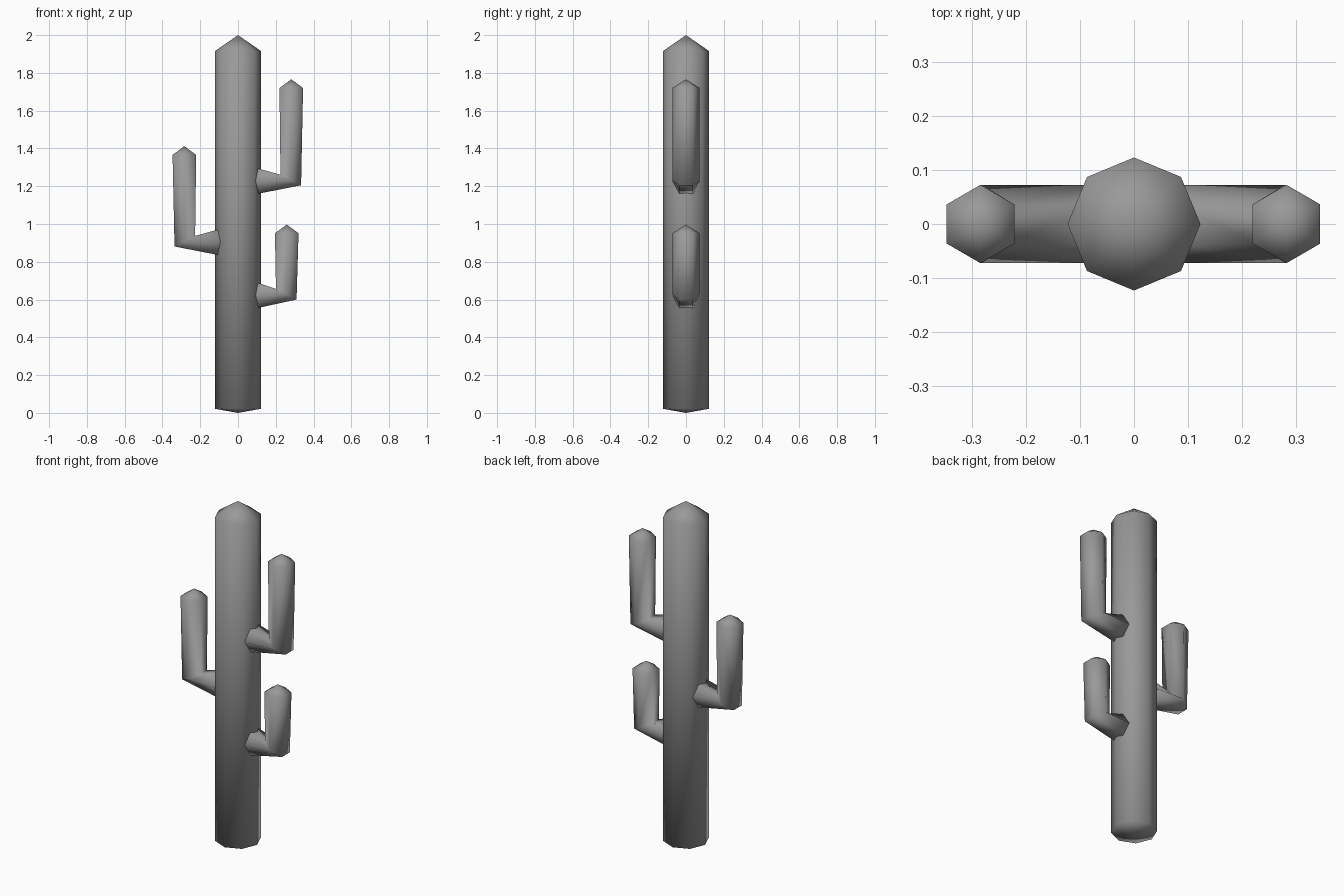
import bpy, bmesh, math
from mathutils import Vector

if "Cube" in bpy.data.objects:
    bpy.data.objects.remove(bpy.data.objects["Cube"])

grey = bpy.data.materials.new("plain_grey")
grey.diffuse_color = (0.32, 0.32, 0.32, 1)
grey.use_nodes = True
grey.node_tree.nodes["Principled BSDF"].inputs["Base Color"].default_value = grey.diffuse_color


def skin(name, rings, start_tip, end_tip):
    """Bridge rings of points and close both ends with a pointed cap."""
    bm = bmesh.new()
    loops = [[bm.verts.new(p) for p in ring] for ring in rings]
    n = len(loops[0])
    first, last = bm.verts.new(start_tip), bm.verts.new(end_tip)
    for i in range(n):
        j = (i + 1) % n
        for a, b in zip(loops, loops[1:]):
            bm.faces.new((a[i], a[j], b[j], b[i]))
        bm.faces.new((first, loops[0][j], loops[0][i]))
        bm.faces.new((last, loops[-1][i], loops[-1][j]))
    bmesh.ops.recalc_face_normals(bm, faces=bm.faces)
    for f in bm.faces:
        f.smooth = True
    me = bpy.data.meshes.new(name)
    bm.to_mesh(me)
    bm.free()
    me.materials.append(grey)
    bpy.context.collection.objects.link(bpy.data.objects.new(name, me))


def octagon(z, r=0.123):
    return [(r * math.cos(k * math.pi / 4), r * math.sin(k * math.pi / 4), z)
            for k in range(8)]


def hexagon(inner, outer, r=0.0725):
    """Six-sided section between two (x, z) points, with corners at +-y."""
    a, b = Vector((inner[0], 0, inner[1])), Vector((outer[0], 0, outer[1]))
    mid, half = (a + b) / 2, (b - a) / 2
    pts = []
    for k in range(6):
        t = math.radians(30 + 60 * k)
        pts.append(mid + half * math.cos(t) / math.cos(math.radians(30))
                   + Vector((0, r * math.sin(t), 0)))
    return pts


def arm(name, side, x, elbow, top):
    """Bent arm: a stub leaving the trunk, a mitred elbow and an upright."""
    rings = [hexagon((side * 0.085, elbow + 0.067), (side * 0.085, elbow - 0.077)),
             hexagon((side * (x - 0.057), elbow + 0.028),
                     (side * (x + 0.052), elbow - 0.028)),
             hexagon((side * (x - 0.0625), top - 0.046),
                     (side * (x + 0.0625), top - 0.046))]
    skin(name, rings, (side * 0.06, 0, elbow - 0.005), (side * x, 0, top))


# Main trunk with pointed ends
skin("trunk", [octagon(0.022), octagon(1.915)], (0, 0, 0), (0, 0, 2))

# Three side arms
arm("upper_right_arm", 1, 0.282, 1.233, 1.766)
arm("lower_right_arm", 1, 0.258, 0.628, 0.997)
arm("left_arm", -1, 0.284, 0.909, 1.412)
